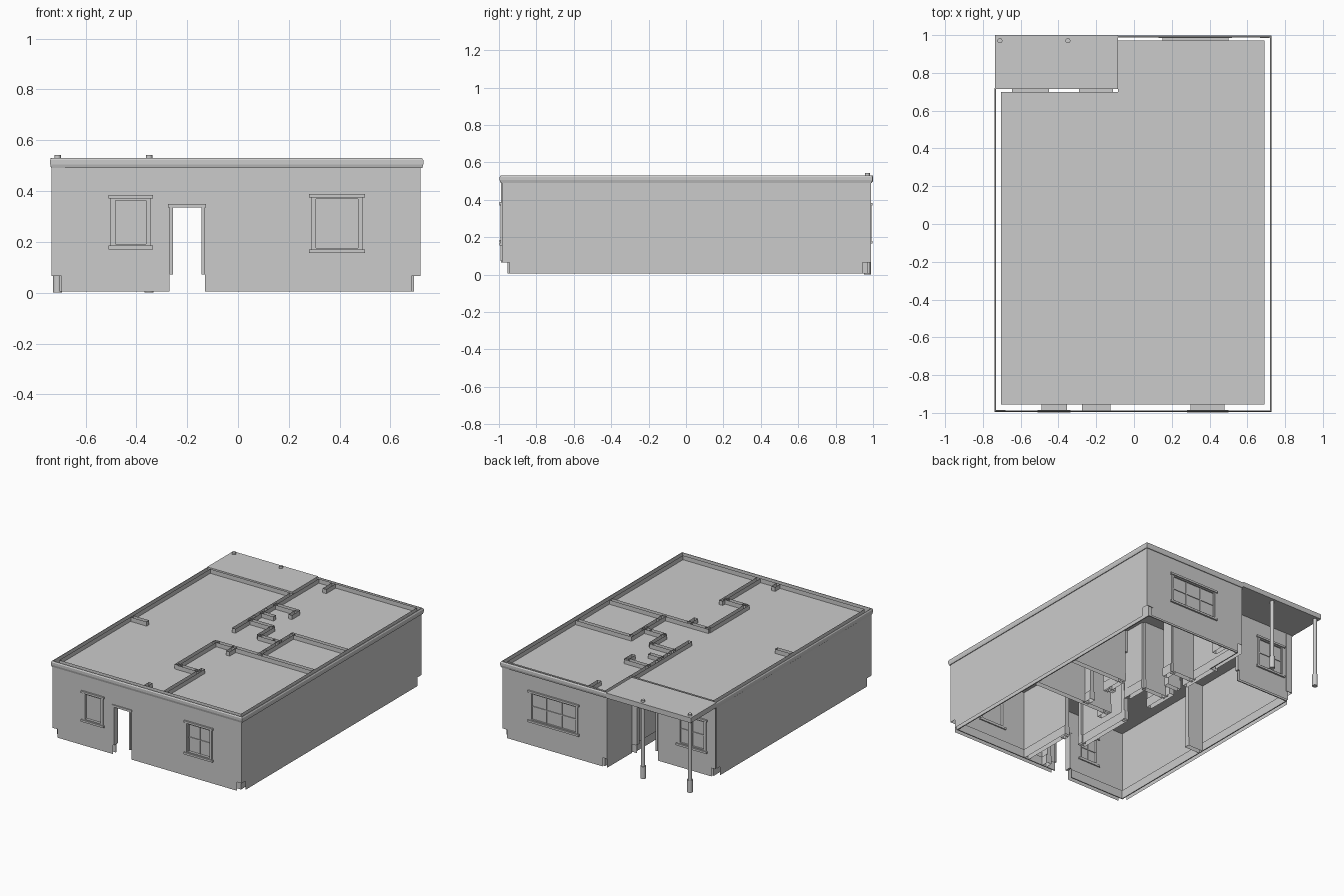
import bpy, bmesh, math

if "Cube" in bpy.data.objects:
    bpy.data.objects.remove(bpy.data.objects["Cube"])

Z0, ZS, ZC, ZT = 0.005, 0.065, 0.50, 0.53   # wall foot, skirting top, ceiling, wall top
DOOR = 0.335


def finish(name, bm):
    me = bpy.data.meshes.new(name)
    bm.to_mesh(me)
    bm.free()
    ob = bpy.data.objects.new(name, me)
    bpy.context.collection.objects.link(ob)
    return ob


def add_box(bm, x0, x1, y0, y1, z0, z1, top=True, bottom=True):
    lo = [bm.verts.new((x, y, z0)) for x, y in ((x0, y0), (x1, y0), (x1, y1), (x0, y1))]
    hi = [bm.verts.new((v.co.x, v.co.y, z1)) for v in lo]
    for i in range(4):
        j = (i + 1) % 4
        bm.faces.new((lo[i], lo[j], hi[j], hi[i]))
    if top:
        bm.faces.new(hi)
    if bottom:
        bm.faces.new(lo[::-1])


def boxes(name, items, **kw):
    bm = bmesh.new()
    for b in items:
        add_box(bm, *b, **kw)
    return finish(name, bm)


def skin(name, axis, pos, a, b, holes, flip=False, notch=0.0):
    """Thin wall sheet along 'axis', with rectangular holes and cut lower corners."""
    holes = list(holes)
    if notch:
        holes += [(a, a + notch, 0, ZS), (b - notch, b, 0, ZS)]
    us = sorted({a, b, *[h[0] for h in holes], *[h[1] for h in holes]})
    zs = sorted({Z0, ZT, *[z for h in holes for z in h[2:] if Z0 < z < ZT]})
    bm = bmesh.new()
    for u0, u1 in zip(us, us[1:]):
        for z0, z1 in zip(zs, zs[1:]):
            cu, cz = (u0 + u1) / 2, (z0 + z1) / 2
            if any(h[0] < cu < h[1] and h[2] < cz < h[3] for h in holes):
                continue
            pts = [(u0, z0), (u1, z0), (u1, z1), (u0, z1)]
            if flip:
                pts.reverse()
            bm.faces.new([bm.verts.new((u, pos, z) if axis == 'x' else (pos, u, z)) for u, z in pts])
    bmesh.ops.remove_doubles(bm, verts=bm.verts, dist=1e-5)
    return finish(name, bm)


# Openings: x0, x1, z0, z1
win_l = (-0.49, -0.355, 0.185, 0.37)
win_r = (0.30, 0.48, 0.17, 0.375)
win_b = (0.15, 0.50, 0.18, 0.37)
win_p = (-0.645, -0.45, 0.17, 0.375)
door_f = (-0.27, -0.13, 0, DOOR)
door_p = (-0.285, -0.115, 0, DOOR)

# Outer wall sheets
skin("front_wall_outer", 'x', -0.985, -0.73, 0.718, [win_l, win_r, door_f], notch=0.035)
skin("right_wall_outer", 'y', 0.718, -0.985, 0.985, [], notch=0.042)
skin("back_wall_outer", 'x', 0.985, -0.085, 0.718, [win_b], True, 0.035)
skin("left_wall_outer", 'y', -0.73, -0.985, 0.71, [], True, 0.042)
skin("porch_wall_outer", 'x', 0.715, -0.73, -0.085, [win_p, door_p], True, 0.035)
skin("porch_side_outer", 'y', -0.085, 0.715, 0.985, [], True)

# Inner wall sheets
skin("front_wall_inner", 'x', -0.955, -0.703, 0.692, [win_l, win_r, door_f], True)
skin("right_wall_inner", 'y', 0.692, -0.955, 0.972, [], True)
skin("back_wall_inner", 'x', 0.972, -0.06, 0.692, [win_b])
skin("left_wall_inner", 'y', -0.703, -0.955, 0.70, [])
skin("porch_wall_inner", 'x', 0.70, -0.703, -0.085, [win_p, door_p])
skin("porch_side_inner", 'y', -0.06, 0.70, 0.972, [])

# Corner boards
t = 0.003
boxes("corner_boards", [
    (-0.73, -0.68, -0.985 - t, -0.985, ZS, 0.49), (-0.73 - t, -0.73, -0.985 - t, -0.94, ZS, 0.49),
    (0.668, 0.718, 0.985, 0.985 + t, ZS, 0.49), (-0.73, -0.68, 0.715, 0.715 + t, ZS, 0.49)])

# Ceiling and porch roof
boxes("ceiling", [(-0.703, 0.692, -0.955, 0.70, ZC - 0.008, ZC),
                  (-0.085, 0.692, 0.70, 0.972, ZC - 0.008, ZC)])
boxes("porch_roof", [(-0.737, -0.085, 0.715, 1.0, 0.495, ZT)])


# Cornice: chamfered strip swept round the outer edge
def cornice(name, path):
    prof = [(0, 0.49), (0.005, 0.49), (0.009, 0.505), (0.009, 0.522), (0.004, ZT), (0, ZT)]
    bm = bmesh.new()
    rings = [[bm.verts.new((x + sx * o, y + sy * o, z)) for o, z in prof] for x, y, sx, sy in path]
    for r, s in zip(rings, rings[1:]):
        for i in range(len(prof)):
            j = (i + 1) % len(prof)
            bm.faces.new((r[i], s[i], s[j], r[j]))
    for r in (rings[0], rings[-1]):
        bm.faces.new(r)
    bmesh.ops.recalc_face_normals(bm, faces=bm.faces)
    finish(name, bm)


cornice("cornice", [(-0.73, 0.72, -1, 0), (-0.73, -0.987, -1, -1), (0.72, -0.987, 1, -1),
                    (0.72, 0.988, 1, 1), (-0.085, 0.988, 0, 1)])


# Windows: frame bridging the wall, trim, sill, bars, glass
def window(name, hole, yo, yi, cols, trim=0.012, bars_out=True):
    x0, x1, z0, z1 = hole
    s = 1 if yo > yi else -1
    f = 0.007

    def yy(a, b):
        return min(a, b), max(a, b)
    full = yy(yo + s * 0.004, yi - s * 0.004)
    out = yy(yo, yo + s * 0.006)
    sill = yy(yo, yo + s * 0.012)
    mid = (yo + yi) / 2
    items = [(x0, x0 + f, *full, z0, z1), (x1 - f, x1, *full, z0, z1),
             (x0, x1, *full, z0, z0 + f), (x0, x1, *full, z1 - f, z1),
             (x0 - trim, x0, *out, z0, z1), (x1, x1 + trim, *out, z0, z1)]
    for y in (sill, yy(yi, yi - s * 0.008)):
        items += [(x0 - trim - 0.008, x1 + trim + 0.008, *y, z0 - 0.014, z0),
                  (x0 - trim - 0.008, x1 + trim + 0.008, *y, z1, z1 + 0.014)]
    boxes(name + "_frame", items)
    bar = yy(mid, mid + s * 0.006) if bars_out else yy(mid, mid - s * 0.006)
    zm = (z0 + z1) / 2
    rails = [(x0, x1, *bar, zm - 0.003, zm + 0.003)]
    for i in range(1, cols):
        x = x0 + (x1 - x0) * i / cols
        rails.append((x - 0.003, x + 0.003, *bar, z0, z1))
    boxes(name + "_bars", rails)
    boxes(name + "_glass", [(x0, x1, mid - 0.001, mid + 0.001, z0, z1)])


window("front_left_window", win_l, -0.985, -0.955, 2, bars_out=False)
window("front_right_window", win_r, -0.985, -0.955, 2)
window("back_window", win_b, 0.985, 0.972, 3)
window("porch_window", win_p, 0.715, 0.70, 2)

# Door frames
for name, (x0, x1, _, z1), ya, yb in (("front_door", door_f, -0.992, -0.949),
                                     ("porch_door", door_p, 0.694, 0.721)):
    boxes(name + "_frame", [(x0, x0 + 0.014, ya, yb, 0.072, z1), (x1 - 0.014, x1, ya, yb, 0.072, z1),
                            (x0 - 0.005, x1 + 0.005, ya, yb, z1, z1 + 0.015)])

# Interior walls: axis, centre line, start, end, door gaps
W = 0.014
plan = [
    ('y', -0.075, 0.06, 0.70, [(0.29, 0.42)]), ('x', 0.51, -0.075, 0.11, []),
    ('y', 0.10, 0.43, 0.51, []), ('x', 0.36, -0.075, 0.03, []),
    ('x', 0.23, -0.075, 0.11, []), ('y', 0.11, 0.07, 0.23, []),
    ('x', 0.07, 0.11, 0.28, [(0.125, 0.225)]), ('x', 0.21, 0.26, 0.69, []),
    ('y', 0.275, -0.16, 0.21, [(-0.09, 0.04)]), ('x', -0.16, -0.07, 0.69, [(-0.04, 0.07)]),
    ('y', -0.06, -0.59, -0.16, []), ('x', -0.58, -0.06, 0.11, [(-0.03, 0.08)]),
    ('y', 0.11, -0.955, -0.54, []), ('x', -0.16, -0.70, -0.58, []),
    ('y', -0.04, -0.955, -0.90, []), ('y', 0.09, -0.24, -0.16, []),
    ('y', 0.055, 0.87, 0.97, []),
]


def strip(axis, c, a, b, z0, z1, w):
    return (a, b, c - w, c + w, z0, z1) if axis == 'x' else (c - w, c + w, a, b, z0, z1)


walls, skirts, heads = [], [], []
for axis, c, a, b, gaps in plan:
    start = a
    for g0, g1 in gaps + [(b, None)]:
        walls.append(strip(axis, c, start, g0, Z0, ZT, W))
        skirts.append(strip(axis, c, start, g0, Z0, ZS, W + 0.006))
        if g1 is not None:
            heads.append(strip(axis, c, g0, g1, DOOR, ZT, W))
            start = g1
boxes("interior_walls", walls, top=False, bottom=False)
boxes("interior_skirting", skirts, top=False, bottom=False)
boxes("door_headers", heads, top=False)

# Skirting round the outer rooms
k = 0.007
boxes("perimeter_skirting", [
    (-0.703, -0.27, -0.955, -0.955 + k, Z0, ZS), (-0.13, 0.692, -0.955, -0.955 + k, Z0, ZS),
    (0.692 - k, 0.692, -0.955, 0.972, Z0, ZS), (-0.06, 0.692, 0.972 - k, 0.972, Z0, ZS),
    (-0.703, -0.703 + k, -0.955, 0.70, Z0, ZS), (-0.703, -0.285, 0.70 - k, 0.70, Z0, ZS),
    (-0.06, -0.06 + k, 0.70, 0.972, Z0, ZS)])

# Porch columns: slim shaft on a wider base
for i, x in enumerate((-0.71, -0.35)):
    for part, r, z0, z1 in (("shaft", 0.013, 0.08, 0.543), ("base", 0.018, 0.0, 0.085)):
        bpy.ops.mesh.primitive_cylinder_add(vertices=20, radius=r, depth=z1 - z0,
                                            location=(x, 0.97, (z0 + z1) / 2))
        bpy.context.object.name = f"porch_column_{part}_{i + 1}"
        bpy.ops.object.shade_smooth_by_angle(angle=math.radians(40))
